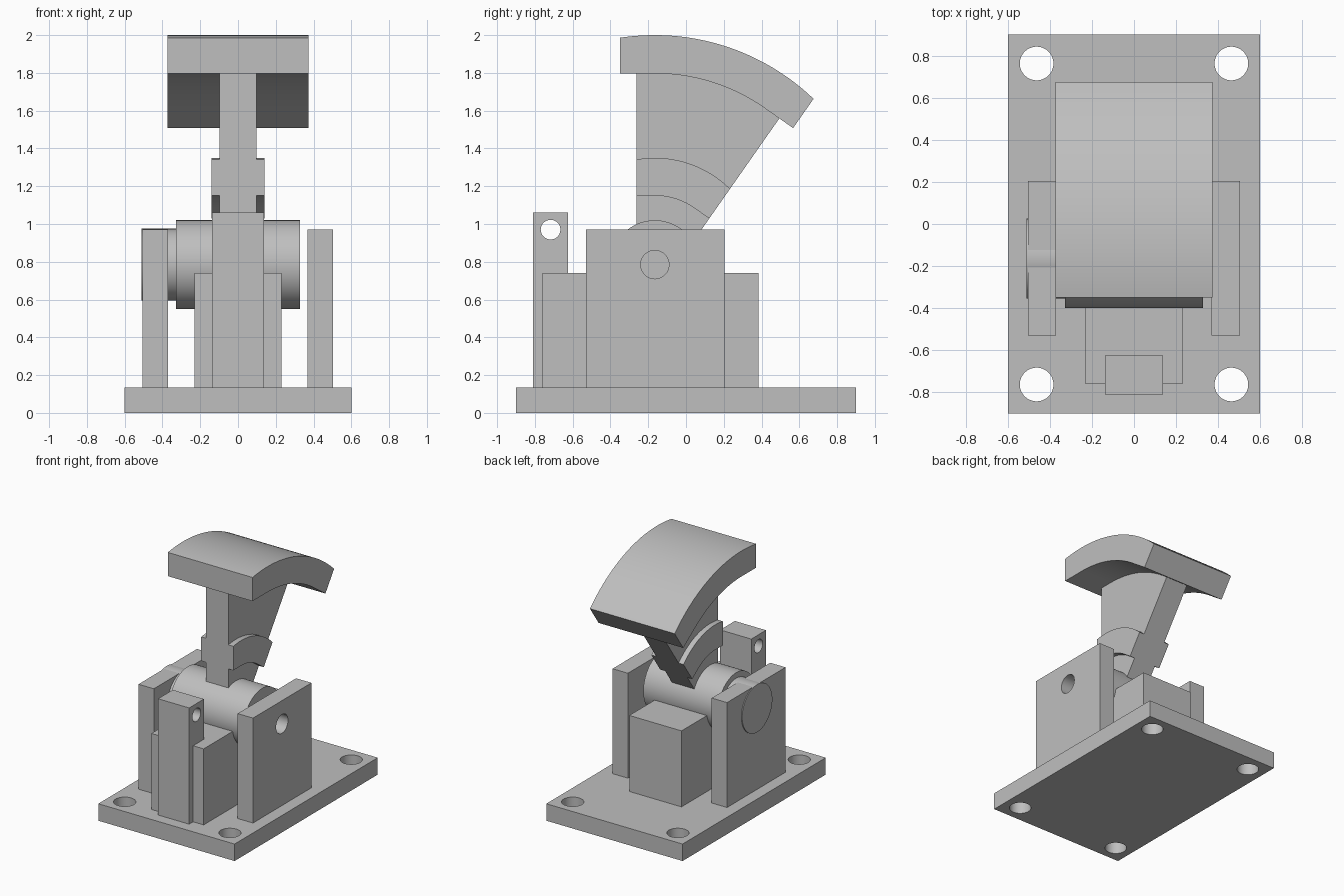
import bpy
import bmesh
from math import sin, cos, sqrt, asin, radians
from mathutils import Matrix, Vector

cube = bpy.data.objects.get("Cube")
if cube:
    bpy.data.objects.remove(cube, do_unlink=True)

grey = bpy.data.materials.new("plain grey")
grey.use_nodes = True
colour = (0.52, 0.52, 0.52, 1)
grey.diffuse_color = colour
grey.node_tree.nodes["Principled BSDF"].inputs["Base Color"].default_value = colour

PIVOT_Y, PIVOT_Z = -0.165, 0.785   # hub axis, along x
SWING = radians(35)                # sweep of the arm


def finish(name, bm):
    bmesh.ops.recalc_face_normals(bm, faces=bm.faces)
    mesh = bpy.data.meshes.new(name)
    bm.to_mesh(mesh)
    bm.free()
    mesh.materials.append(grey)
    obj = bpy.data.objects.new(name, mesh)
    bpy.context.collection.objects.link(obj)
    return obj


def box(name, x0, x1, y0, y1, z0, z1):
    bm = bmesh.new()
    size = Matrix.Diagonal((x1 - x0, y1 - y0, z1 - z0, 1))
    middle = Matrix.Translation(((x0 + x1) / 2, (y0 + y1) / 2, (z0 + z1) / 2))
    bmesh.ops.create_cube(bm, size=1, matrix=middle @ size)
    return finish(name, bm)


def cylinder(name, centre, radius, length, axis="X"):
    bm = bmesh.new()
    turn = Matrix.Rotation(radians(90), 4, "Y") if axis == "X" else Matrix()
    bmesh.ops.create_cone(bm, cap_ends=True, segments=64, radius1=radius, radius2=radius,
                          depth=length, matrix=Matrix.Translation(centre) @ turn)
    return finish(name, bm)


def select(obj):
    bpy.ops.object.select_all(action="DESELECT")
    obj.select_set(True)
    bpy.context.view_layer.objects.active = obj


def drill(obj, centre, radius, axis):
    cutter = cylinder("drill_cutter", centre, radius, 0.5, axis)
    cutter.hide_render = True
    mod = obj.modifiers.new("hole", "BOOLEAN")
    mod.operation, mod.solver, mod.object = "DIFFERENCE", "EXACT", cutter
    select(obj)
    bpy.ops.object.modifier_apply(modifier=mod.name)
    bpy.data.objects.remove(cutter, do_unlink=True)


def sector(name, half_x, inner, outer, margin):
    """Arm slice: curved top, lower edge curved with straight tangent ends."""
    steps = 32

    def polar(r, a, side=0):
        return (PIVOT_Y + r * sin(a) + side * cos(a), PIVOT_Z + r * cos(a) - side * sin(a))

    spread = asin(margin / outer)
    top = [polar(outer, -spread + (SWING + 2 * spread) * i / steps) for i in range(steps + 1)]
    low = [polar(inner, SWING * i / steps) for i in range(steps + 1)] if inner else [polar(0, 0)]
    low = [polar(inner, 0, -margin)] + low + [polar(inner, SWING, margin)]
    bm = bmesh.new()
    face = bm.faces.new([bm.verts.new((-half_x, y, z)) for y, z in top + low[::-1]])
    grown = bmesh.ops.extrude_face_region(bm, geom=[face])["geom"]
    bmesh.ops.translate(bm, vec=Vector((2 * half_x, 0, 0)),
                        verts=[v for v in grown if isinstance(v, bmesh.types.BMVert)])
    return finish(name, bm)


# Base plate with four bolt holes
base = box("base_plate", -0.6, 0.6, -0.9, 0.9, 0, 0.135)
for x in (-0.463, 0.463):
    for y in (-0.763, 0.763):
        drill(base, (x, y, 0.07), 0.08, "Z")

# Central block and front post with a cross hole
block = box("central_block", -0.23, 0.23, -0.76, 0.385, 0.13, 0.74)
post = box("front_post", -0.137, 0.137, -0.81, -0.625, 0.13, 1.06)
drill(post, (0, -0.717, 0.97), 0.052, "X")

# Side plates, the left one bored for the pivot
right_plate = box("right_side_plate", -0.505, -0.37, -0.53, 0.205, 0.13, 0.97)
left_plate = box("left_side_plate", 0.368, 0.503, -0.53, 0.205, 0.13, 0.97)
drill(left_plate, (0.43, PIVOT_Y, PIVOT_Z), 0.075, "X")

# Hub drum and the boss that runs through the right plate
hub = cylinder("hub_drum", (0, PIVOT_Y, PIVOT_Z), 0.235, 0.654)
boss = cylinder("hub_boss", (-0.411, PIVOT_Y, PIVOT_Z), 0.19, 0.202)

# Swinging arm: web, thicker rib and curved head
web = sector("arm_web", 0.098, 0, 1.04, 0.096)
rib = sector("arm_rib", 0.141, 0.365, 0.565, 0.096)
head = sector("curved_head", 0.373, 1.012, 1.215, 0.185)

for obj in (base, block, post, right_plate, left_plate, hub, boss, web, rib, head):
    select(obj)
    bpy.ops.object.shade_smooth_by_angle(angle=radians(30))
